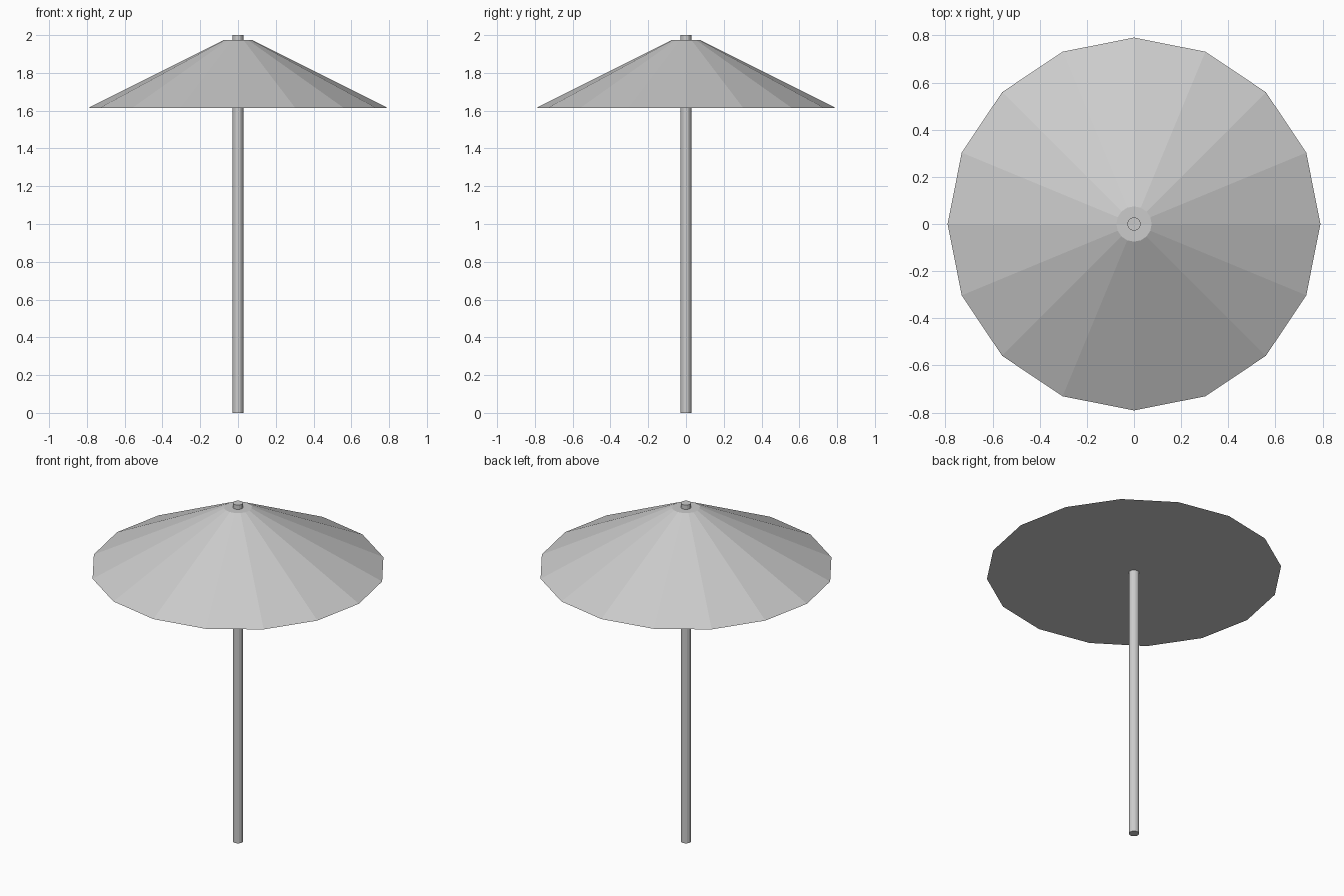
import bpy

if "Cube" in bpy.data.objects:
    bpy.data.objects.remove(bpy.data.objects["Cube"])

SIDES = 16


def tapered(name, r_bottom, r_top, z_bottom, z_top):
    """Flat-shaded, capped round part standing on the z axis."""
    bpy.ops.mesh.primitive_cone_add(
        vertices=SIDES, radius1=r_bottom, radius2=r_top,
        depth=z_top - z_bottom, location=(0, 0, (z_bottom + z_top) / 2))
    obj = bpy.context.object
    obj.name = name
    return obj


# Straight pole, poking out just above the canopy
tapered("pole", 0.028, 0.028, 0.0, 2.0)

# Sixteen-panel canopy with a flat underside and small flat top
tapered("canopy", 0.791, 0.075, 1.615, 1.974)
